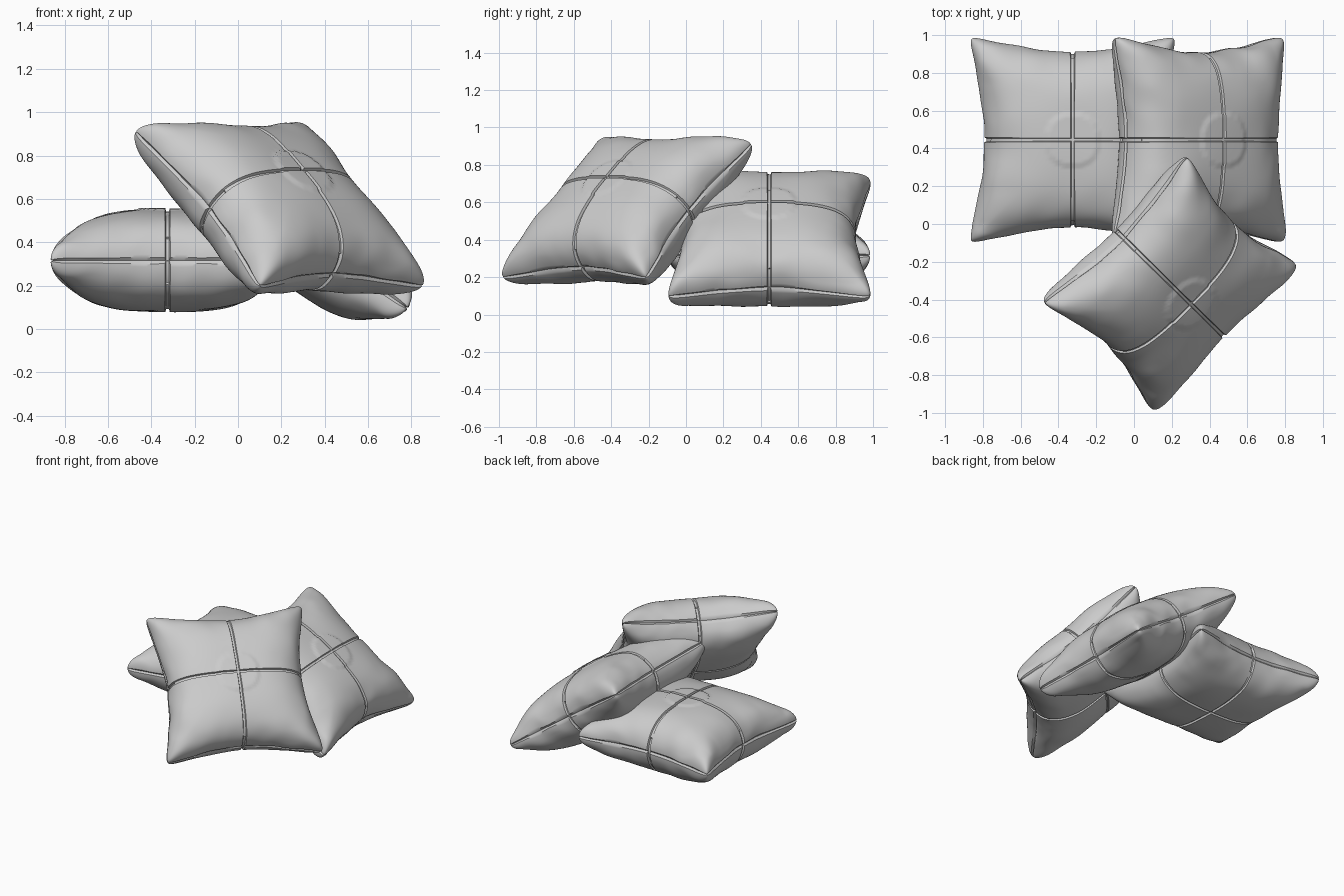
import bpy, bmesh
from math import sin, pi, radians, hypot
from mathutils import Matrix, Vector, noise

if "Cube" in bpy.data.objects:
    bpy.data.objects.remove(bpy.data.objects["Cube"])

N = 90           # grid cells per side
HALF = 0.235     # half thickness
GAP = 0.014      # half width of the stitched cross, in grid units


def samples():
    s = [sin(pi * (i / N - 0.5)) for i in range(N + 1)]
    s = [v for v in s if abs(v) > 0.03]
    return sorted(s + [-1.6 * GAP, -GAP, 0, GAP, 1.6 * GAP])


def cushion_point(u, v, side, seed):
    au, av = abs(u), abs(v)
    # Pinched sides with rounded corners
    k = 1 - 0.055 * (au * av) ** 12
    x = u * (0.468 + 0.098 * av ** 1.7) * k
    y = v * (0.468 + 0.098 * au ** 1.7) * k
    z = HALF * (max(0, 1 - au ** 3.2) * max(0, 1 - av ** 3.2)) ** 0.45
    # Gathered folds, strongest around the rim
    rim = max(au, av)
    fold = noise.noise(Vector((x * 7, y * 7, seed + side * 0.6 * (1 - rim))))
    amount = rim ** 5
    inward = 1 - 0.022 * amount * (0.4 + fold) * (1 - min(au, av) ** 4)
    x, y = x * inward, y * inward
    z += 0.03 * fold * amount * min(1, z / 0.08)
    z += 0.007 * noise.noise(Vector((x * 4, y * 4, seed + 9 * side))) * min(1, z / 0.1)
    # Raised round patch on the upper face
    if side > 0 and hypot(x, y) < 0.142:
        z += 0.007
    # Recessed cross seam and recessed outer seam
    if min(au, av) <= GAP + 1e-6:
        z = max(0, z - 0.014)
        if rim > 0.93:
            x, y = x * 0.975, y * 0.975
    if rim > 0.9999:
        x, y, z = x * 0.975, y * 0.975, 0
    return Vector((x, y, side * z))


def cushion(name, centre, yaw, tilt, seed):
    bm = bmesh.new()
    s = samples()
    for side in (1, -1):
        g = [[bm.verts.new(cushion_point(u, v, side, seed)) for v in s] for u in s]
        for i in range(len(s) - 1):
            for j in range(len(s) - 1):
                q = [g[i][j], g[i + 1][j], g[i + 1][j + 1], g[i][j + 1]]
                bm.faces.new(q if side > 0 else q[::-1])
    # Sew both halves together along the rim
    bmesh.ops.remove_doubles(bm, verts=bm.verts, dist=0.0002)
    me = bpy.data.meshes.new(name)
    bm.to_mesh(me)
    bm.free()
    ob = bpy.data.objects.new(name, me)
    bpy.context.collection.objects.link(ob)
    ob.matrix_world = (Matrix.Translation(centre) @ Matrix.Rotation(radians(yaw), 4, 'Z')
                       @ Matrix.Rotation(radians(tilt), 4, 'Y'))
    bpy.ops.object.select_all(action='DESELECT')
    ob.select_set(True)
    bpy.context.view_layer.objects.active = ob
    bpy.ops.object.shade_smooth_by_angle(angle=radians(40))
    return ob


# Flat cushion, leaning cushion, and the turned cushion resting on both
cushion("flat_cushion", (-0.325, 0.445, 0.315), 0, 0, 1.3)
cushion("leaning_cushion", (0.34, 0.445, 0.405), 0, 35, 4.7)
cushion("front_cushion", (0.19, -0.315, 0.555), -44.5, 41.5, 8.2)
